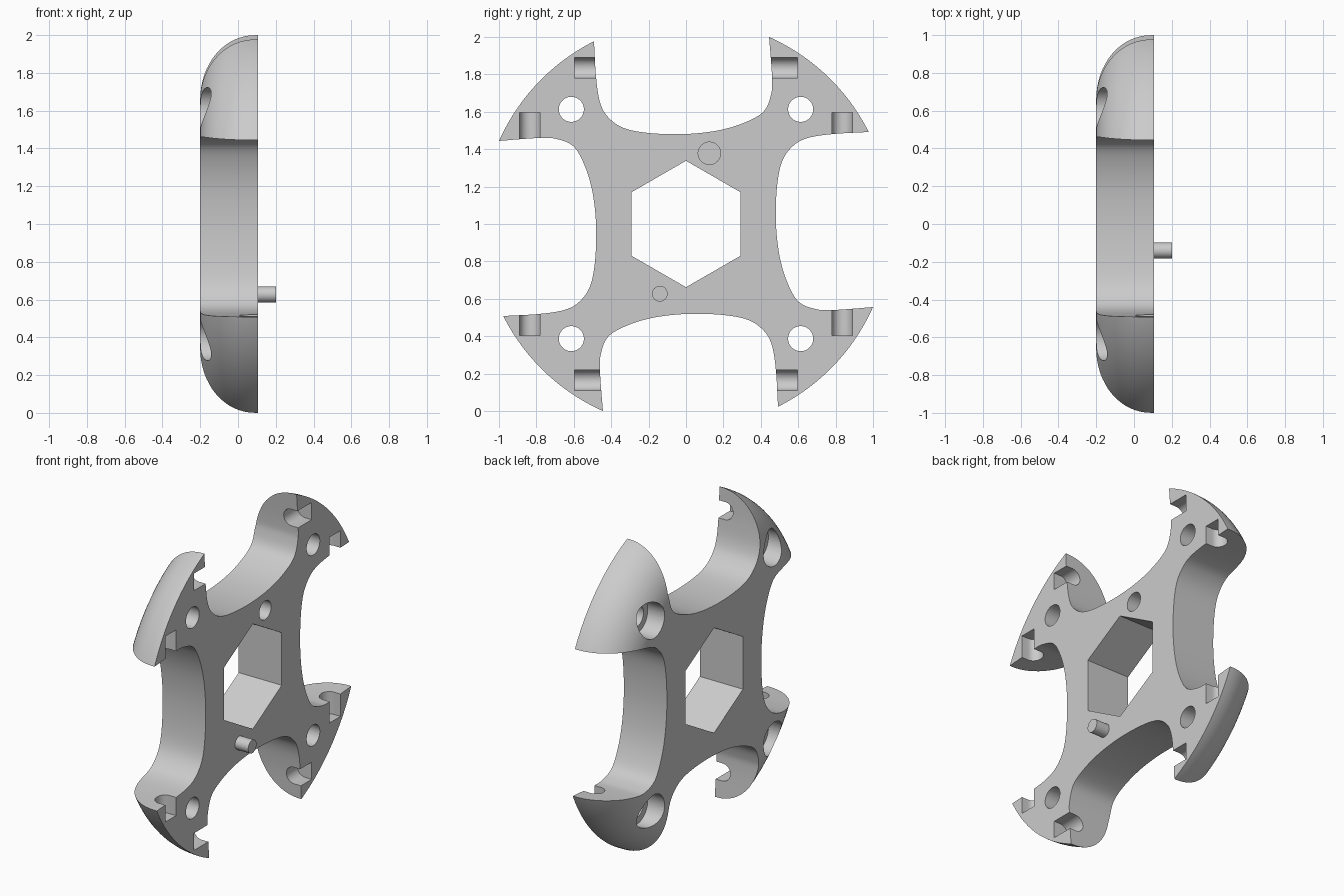
import bpy, bmesh, math
from mathutils import Matrix, Vector

if "Cube" in bpy.data.objects:
    bpy.data.objects.remove(bpy.data.objects["Cube"])

FACE, BACK, RIM, FILLET = 0.106, -0.2, 1.094, 0.29
CENTRE = Matrix.Translation((0, 0, 1))

grey = bpy.data.materials.new("plain grey")
grey.use_nodes = True
grey.diffuse_color = (0.6, 0.6, 0.6, 1)
grey.node_tree.nodes["Principled BSDF"].inputs["Base Color"].default_value = grey.diffuse_color


def quarter(k):
    return Matrix.Rotation(k * math.pi / 2, 4, 'X')


def circle(y, z, r, n=48, start=0.0):
    return [(y + r * math.cos(start + i * math.tau / n),
             z + r * math.sin(start + i * math.tau / n)) for i in range(n)]


def prism(bm, pts, x0, x1, mat=Matrix()):
    """Closed (y, z) outline extruded along x."""
    a = [bm.verts.new(mat @ Vector((x0, y, z))) for y, z in pts]
    b = [bm.verts.new(mat @ Vector((x1, y, z))) for y, z in pts]
    bm.faces.new(a)
    bm.faces.new(b[::-1])
    for i in range(len(pts)):
        j = (i + 1) % len(pts)
        bm.faces.new((a[i], b[i], b[j], a[j]))


def lathe(bm, profile, steps, mat=Matrix()):
    """Open (x, radius) profile spun about x, capped at both ends."""
    rings = [[bm.verts.new(mat @ Vector((x, y, z))) for y, z in circle(0, 0, r, steps)]
             for x, r in profile]
    for p, q in zip(rings, rings[1:]):
        for i in range(steps):
            j = (i + 1) % steps
            bm.faces.new((p[i], q[i], q[j], p[j]))
    bm.faces.new(rings[0])
    bm.faces.new(rings[-1][::-1])


def finish(bm, name):
    bmesh.ops.recalc_face_normals(bm, faces=bm.faces[:])
    mesh = bpy.data.meshes.new(name)
    bm.to_mesh(mesh)
    bm.free()
    mesh.materials.append(grey)
    ob = bpy.data.objects.new(name, mesh)
    ob.matrix_world = CENTRE
    bpy.context.collection.objects.link(ob)
    return ob


def smooth_path(pts, n=8):
    """Catmull-Rom curve through the points."""
    p = [Vector(c) for c in pts]
    p = [2 * p[0] - p[1]] + p + [2 * p[-1] - p[-2]]
    out = []
    for a, b, c, d in zip(p, p[1:], p[2:], p[3:]):
        for i in range(n):
            t = i / n
            out.append(0.5 * (2 * b + (c - a) * t + (2 * a - 5 * b + 4 * c - d) * t * t
                              + (3 * b - a - 3 * c + d) * t ** 3))
    return [tuple(v) for v in out] + [tuple(p[-2])]


def select_only(ob):
    bpy.ops.object.select_all(action='DESELECT')
    ob.select_set(True)
    bpy.context.view_layer.objects.active = ob


def cut(ob, cutter):
    cutter.hide_render = True
    mod = ob.modifiers.new("cut", 'BOOLEAN')
    mod.operation = 'DIFFERENCE'
    mod.solver = 'EXACT'
    mod.object = cutter
    select_only(ob)
    bpy.ops.object.modifier_apply(modifier=mod.name)
    bpy.data.objects.remove(cutter)


# Domed disc with a rounded back edge
bm = bmesh.new()
steps = 16
profile = []
for i in range(steps + 1):
    a = i / steps * math.pi / 2
    profile.append((BACK + FILLET * (1 - math.cos(a)), RIM - FILLET * (1 - math.sin(a))))
profile.append((FACE, RIM))
lathe(bm, profile, 144)
body = finish(bm, "hub_body")

# Four lopsided notches that leave the arms
notch = smooth_path([(-.505, 1.2), (-.492, .976), (-.481, .786), (-.46, .652), (-.417, .572),
                     (-.332, .513), (-.193, .486), (0, .481), (.18, .502), (.32, .545),
                     (.417, .604), (.455, .695), (.46, .786), (.444, 1), (.425, 1.2)])
bm = bmesh.new()
for k in range(4):
    prism(bm, notch, -0.5, 0.5, quarter(k))
cut(body, finish(bm, "notch_cutter"))

# Hexagon bore, blind socket, counterbored holes and round-bottomed slots
bm = bmesh.new()
prism(bm, circle(0, 0, 0.338, 6, math.pi / 2), -0.5, 0.5)
prism(bm, circle(0.125, 0.378, 0.06), FACE - 0.12, 0.5)

slot_r, slot_axis = 0.055, 0.06
arc = [(slot_axis - slot_r * math.sin(i * math.pi / 16), slot_r * math.cos(i * math.pi / 16))
       for i in range(17)]
slot = [(0.5, slot_r)] + arc + [(0.5, -slot_r)]
along_y = Matrix(((0, 1, 0, 0), (1, 0, 0, 0), (0, 0, 1, 0.835), (0, 0, 0, 1)))
along_z = Matrix(((0, 1, 0, 0), (0, 0, 1, 0.835), (1, 0, 0, 0), (0, 0, 0, 1)))
for k in range(4):
    turn = quarter(k)
    lathe(bm, [(-0.5, 0.11), (-0.08, 0.11), (-0.08, 0.067), (0.5, 0.067)], 48,
          turn @ Matrix.Translation((0, 0.613, 0.613)))
    for way in (along_y, along_z):
        prism(bm, slot, 0.38, 0.597, turn @ way)
cut(body, finish(bm, "hole_cutter"))

# Locating peg
bm = bmesh.new()
prism(bm, circle(-0.14, -0.373, 0.042), FACE - 0.01, 0.2)
peg = finish(bm, "locating_peg")

for ob in (body, peg):
    select_only(ob)
    bpy.ops.object.shade_smooth_by_angle(angle=math.radians(30))
